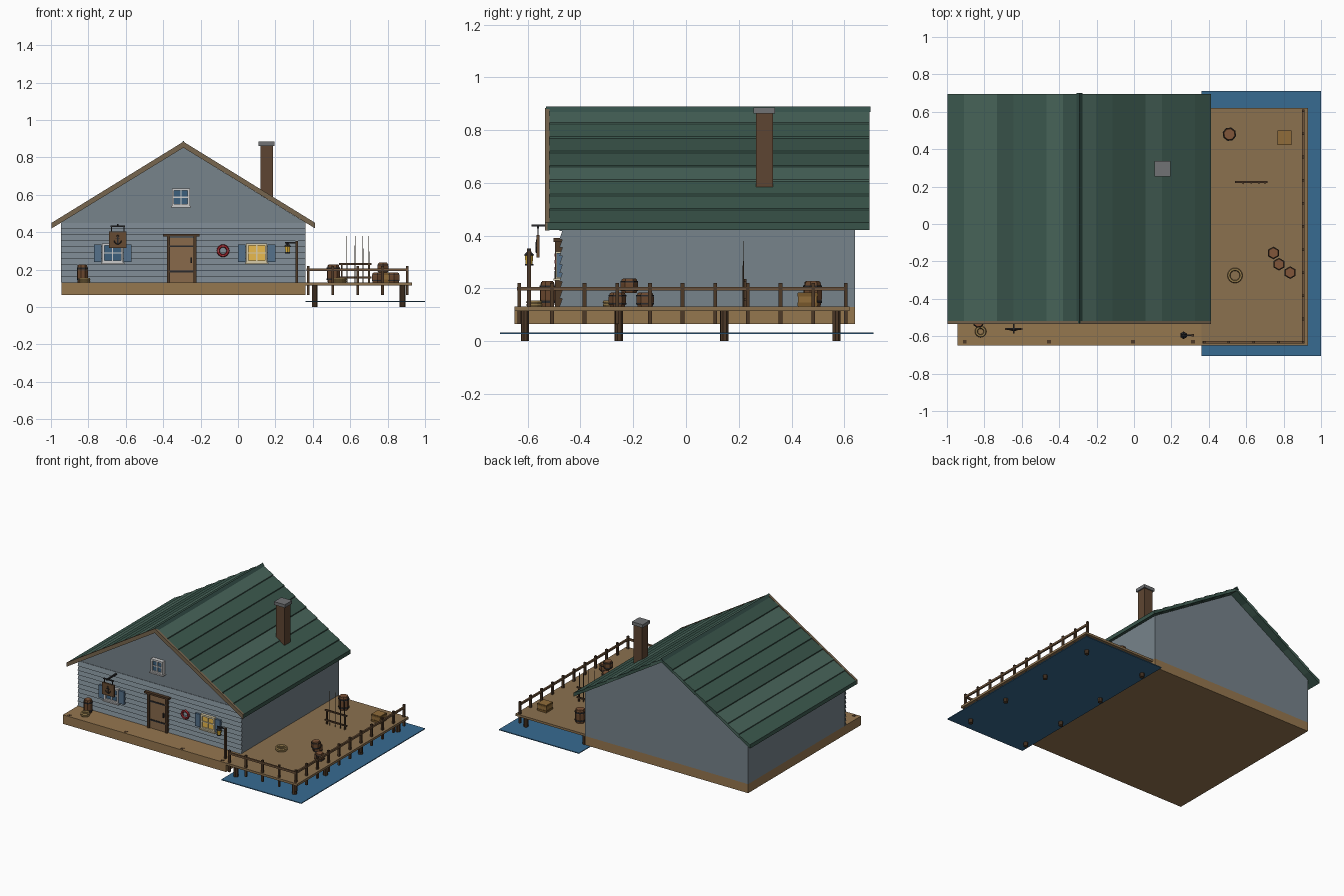
import bpy, bmesh, math
from mathutils import Matrix, Vector

if "Cube" in bpy.data.objects:
    bpy.data.objects.remove(bpy.data.objects["Cube"])

MATS = {}


def mat(hexcol):
    if hexcol not in MATS:
        m = bpy.data.materials.new("paint_" + hexcol)
        lin = [(int(hexcol[i:i + 2], 16) / 255) ** 2.2 for i in (0, 2, 4)]
        m.diffuse_color = (*lin, 1)
        m.use_nodes = True
        m.node_tree.nodes["Principled BSDF"].inputs["Base Color"].default_value = m.diffuse_color
        MATS[hexcol] = m
    return MATS[hexcol]


def finish(name, bm, col):
    bmesh.ops.recalc_face_normals(bm, faces=bm.faces)
    me = bpy.data.meshes.new(name)
    bm.to_mesh(me)
    bm.free()
    ob = bpy.data.objects.new(name, me)
    bpy.context.collection.objects.link(ob)
    me.materials.append(mat(col))
    return ob


def box(name, x0, x1, y0, y1, z0, z1, col):
    bm = bmesh.new()
    M = Matrix.Translation(((x0 + x1) / 2, (y0 + y1) / 2, (z0 + z1) / 2))
    bmesh.ops.create_cube(bm, size=1, matrix=M @ Matrix.Diagonal((x1 - x0, y1 - y0, z1 - z0, 1)))
    return finish(name, bm, col)


def prism(name, pts, axis, a, b, col):
    """Extrude a profile: axis 'y' uses (x, z) points, axis 'x' uses (y, z) points."""
    bm = bmesh.new()
    place = (lambda p: (p[0], a, p[1])) if axis == 'y' else (lambda p: (a, p[0], p[1]))
    f = bm.faces.new([bm.verts.new(place(p)) for p in pts])
    r = bmesh.ops.extrude_face_region(bm, geom=[f])
    d = Vector((0, b - a, 0)) if axis == 'y' else Vector((b - a, 0, 0))
    bmesh.ops.translate(bm, verts=[v for v in r['geom'] if isinstance(v, bmesh.types.BMVert)], vec=d)
    return finish(name, bm, col)


def lathe(name, x, y, prof, n, col):
    """Closed turned solid from (radius, z) points."""
    bm = bmesh.new()
    rings = [[bm.verts.new((x + r * math.cos(2 * math.pi * i / n + .5236), y + r * math.sin(2 * math.pi * i / n + .5236), z))
              for i in range(n)] for r, z in prof]
    for A, B in zip(rings, rings[1:]):
        for i in range(n):
            bm.faces.new((A[i], A[(i + 1) % n], B[(i + 1) % n], B[i]))
    bm.faces.new(rings[0])
    bm.faces.new(rings[-1])
    return finish(name, bm, col)


def torus(name, loc, R, r, col, n=16, m=6, upright=False, arc=1.0):
    bm = bmesh.new()
    rings = []
    for i in range(n + (arc < 1)):
        t = math.pi * (1 if arc < 1 else 0) + 2 * math.pi * arc * i / n
        ring = []
        for j in range(m):
            p = 2 * math.pi * j / m
            u, w = R + r * math.cos(p), r * math.sin(p)
            v = (u * math.cos(t), w, u * math.sin(t)) if upright else (u * math.cos(t), u * math.sin(t), w)
            ring.append(bm.verts.new(Vector(v) + Vector(loc)))
        rings.append(ring)
    pairs = list(zip(rings, rings[1:])) + ([(rings[-1], rings[0])] if arc == 1 else [])
    for A, B in pairs:
        for j in range(m):
            bm.faces.new((A[j], B[j], B[(j + 1) % m], A[(j + 1) % m]))
    return finish(name, bm, col)


WOOD, DARK, WALL, TAN, IRON = '8a6f50', '4f3c2c', '76828a', '8a7050', '2e2e30'
GREENS = ['3f5a50', '4a655b', '3b544b']
CX = -0.292                                   # ridge x

# Water, platform, deck, piles
box('water', .36, 1, -.705, .71, .027, .033, '3a6a90')
box('foundation_platform', -.945, .36, -.65, .64, .065, .13, '947650')
box('deck', .36, .93, -.65, .62, .115, .131, TAN)
for y in (-.61, -.255, .145, .57):
    for x in (.41, .88):
        lathe('deck_pile', x, y, [(.016, 0), (.016, .116)], 8, DARK)
for x in (-.905, -.455, -.005, .315):
    box('porch_pile_head', x - .01, x + .01, -.64, -.62, .125, .132, DARK)

# House body and front clapboards
prism('house_walls', [(-.945, .13), (.36, .13), (.36, .452), (CX, .852), (-.945, .452)], 'y', -.466, .64, WALL)
for i in range(10):
    z = .13 + i * .032
    prism('clapboard', [(-.464, z), (-.48, z), (-.469, z + .032), (-.464, z + .032)], 'x', -.947, .362, WALL)

# Roof courses, bargeboards, ridge
RUN, RISE, N = .705, .435, 8
for s in (-1, 1):
    for i in range(N):
        t0, t1 = i / N, (i + 1) / N

        def p(t, h):
            return (CX + s * t * RUN, .876 - t * RISE + h)
        prism('roof_course', [p(t0, -.018), p(t0, .001), p(t1, .008), p(t1, -.02)], 'y', -.525, .695, GREENS[(i * 2 + (i // 3) + s) % 3])
    prism('bargeboard', [(CX, .884), (CX + s * RUN, .45), (CX + s * RUN, .42), (CX, .852)], 'y', -.535, -.518, '776650')
prism('ridge_cap', [(CX - .016, .868), (CX, .889), (CX + .016, .868)], 'y', -.53, .7, '37504a')

# Chimney
box('chimney', .12, .187, .265, .33, .58, .865, '5e4735')
box('chimney_cap', .11, .196, .255, .338, .862, .885, '707274')

# Door
box('door', -.365, -.235, -.487, -.465, .13, .372, '87694c')
for x in (-.371, -.229):
    box('door_jamb', x - .008, x + .008, -.496, -.465, .13, .378, DARK)
box('door_lintel', -.4, -.205, -.502, -.465, .376, .39, DARK)
for z in (.19, .325):
    box('door_strap', -.363, -.237, -.491, -.484, z - .005, z + .005, IRON)
box('door_handle', -.255, -.247, -.499, -.484, .235, .265, IRON)


# Windows
def window(x, z, w, h, glass, trim, shutters):
    box('window_glass', x - w, x + w, -.483, -.464, z - h, z + h, glass)
    for s in (-1, 1):
        box('window_stile', x + s * w - .006, x + s * w + .006, -.494, -.464, z - h - .006, z + h + .006, trim)
        box('window_rail', x - w, x + w, -.494, -.464, z + s * h - .006, z + s * h + .006, trim)
        if shutters:
            c = x + s * (w + .03)
            box('shutter', c - .021, c + .021, -.491, -.464, z - h, z + h, '55708a')
    box('window_mullion', x - .003, x + .003, -.489, -.464, z - h, z + h, trim)
    box('window_muntin', x - w, x + w, -.489, -.464, z - .003, z + .003, trim)
    box('window_sill', x - w - .012, x + w + .012, -.502, -.464, z - h - .012, z - h - .004, trim)


window(-.67, .288, .05, .046, '3f607c', 'c2c6c6', True)
window(.1, .288, .05, .046, 'e8b850', 'd8cba8', True)
window(-.305, .587, .042, .042, '3f607c', 'c2c6c6', False)

# Life ring
torus('life_ring', (-.08, -.489, .301), .026, .008, 'a82c34', upright=True)
for dx, dz in ((.026, 0), (-.026, 0), (0, .026), (0, -.026)):
    box('life_ring_band', -.08 + dx - .006, -.08 + dx + .006, -.498, -.48, .301 + dz - .006, .301 + dz + .006, 'a04448')

# Hanging sign with a plain anchor shape
SX = -.643
box('sign_bracket', SX - .005, SX + .005, -.585, -.464, .434, .443, IRON)
box('sign_crossbar', SX - .04, SX + .04, -.565, -.557, .427, .435, IRON)
for s in (-1, 1):
    box('sign_chain', SX + s * .033 - .002, SX + s * .033 + .002, -.563, -.559, .4, .43, IRON)
box('sign_board', SX - .048, SX + .048, -.567, -.555, .317, .403, '664c36')
box('anchor_shank', SX - .003, SX + .003, -.571, -.566, .336, .376, IRON)
box('anchor_stock', SX - .012, SX + .012, -.571, -.566, .366, .37, IRON)
torus('anchor_ring', (SX, -.568, .38), .005, .0015, IRON, 8, 4, True)
torus('anchor_arms', (SX, -.568, .356), .019, .0025, IRON, 8, 4, True, .5)

# Lamp post
box('lamp_post', .308, .322, -.602, -.588, .13, .352, DARK)
box('lamp_arm', .25, .322, -.599, -.591, .341, .349, IRON)
lathe('lantern_glass', .265, -.595, [(.013, .292), (.016, .326)], 6, 'e8b83c')
lathe('lantern_base', .265, -.595, [(.016, .286), (.016, .293)], 6, IRON)
lathe('lantern_roof', .265, -.595, [(.02, .325), (.005, .343)], 6, IRON)

# Railing
px = [.375 + i * .1325 for i in range(5)]
py = [-.632 + i * .1238 for i in range(11)]
for x, y in [(x, py[0]) for x in px] + [(.905, y) for y in py[1:]]:
    box('rail_post', x - .007, x + .007, y - .007, y + .007, .065, .22, DARK)
box('front_hand_rail', .365, .912, -.638, -.626, .192, .206, '6f553d')
box('side_hand_rail', .899, .911, -.64, .612, .192, .206, '6f553d')


# Barrels
def barrel(x, y, z, r, h, n):
    lathe('barrel', x, y, [(r * .85, z), (r, z + h * .3), (r, z + h * .7), (r * .85, z + h)], n, '6b4a32')
    for k in (.2, .8):
        lathe('barrel_hoop', x, y, [(r * 1.03, z + h * (k - .05)), (r * 1.03, z + h * (k + .05))], n, IRON)
    lathe('barrel_lid', x, y, [(r * .75, z + h - .002), (r * .75, z + h + .002)], n, '80573c')


barrel(-.832, -.525, .13, .03, .095, 8)
barrel(.51, .48, .13, .036, .095, 8)
for x, y, z in ((.745, -.155, .131), (.835, -.26, .131), (.775, -.215, .183)):
    barrel(x, y, z, .033, .052, 6)

# Rope coils and crate
for x, y, R in ((-.82, -.575, .023), (.54, -.275, .033)):
    for k in range(2):
        torus('rope_coil', (x, y, .137 + k * .011), R, .008, 'a88c58')
box('crate', .77, .84, .425, .497, .131, .185, '8f6c3c')
for z in (.14, .176):
    box('crate_slat', .767, .843, .422, .5, z - .006, z + .006, '76582f')

# Fishing rod rack
for z in (.158, .23):
    box('rack_rail', .54, .715, .22, .23, z - .005, z + .005, DARK)
for x in (.555, .7):
    box('rack_post', x - .005, x + .005, .22, .23, .13, .235, DARK)
for x in (.582, .626, .668, .7):
    lathe('fishing_rod', x, .217, [(.003, .13), (.0015, .38)], 5, '5a4a38')
